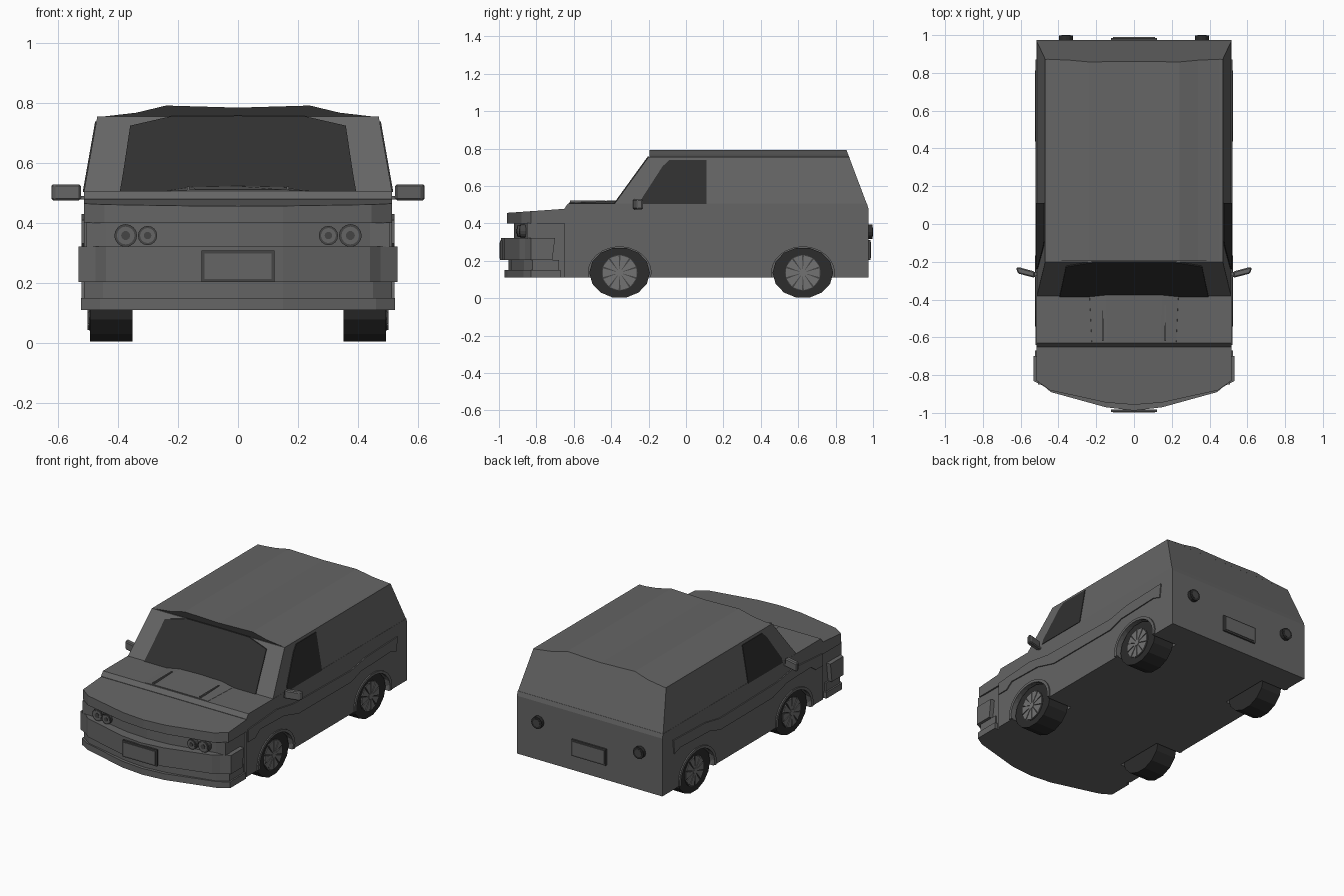
import bpy, bmesh, math
from mathutils import Vector

cube = bpy.data.objects.get("Cube")
if cube:
    bpy.data.objects.remove(cube, do_unlink=True)


def material(name, v):
    m = bpy.data.materials.new(name)
    m.use_nodes = True
    m.diffuse_color = (v, v, v, 1)
    bsdf = m.node_tree.nodes["Principled BSDF"]
    bsdf.inputs["Base Color"].default_value = (v, v, v, 1)
    bsdf.inputs["Roughness"].default_value = 0.7
    return m


BODY = material("body grey", 0.13)
GLASS = material("dark glass", 0.03)
TYRE = material("tyre black", 0.025)
RIM = material("rim grey", 0.17)
TRIM = material("trim grey", 0.06)


def solid(name, ring_a, ring_b, mat):
    """Closed solid lofted between two matching loops of points."""
    bm = bmesh.new()
    a = [bm.verts.new(p) for p in ring_a]
    b = [bm.verts.new(p) for p in ring_b]
    bm.faces.new(a)
    bm.faces.new(b)
    for i in range(len(a)):
        j = (i + 1) % len(a)
        bm.faces.new((a[i], a[j], b[j], b[i]))
    bmesh.ops.recalc_face_normals(bm, faces=bm.faces)
    me = bpy.data.meshes.new(name)
    bm.to_mesh(me)
    bm.free()
    me.materials.append(mat)
    ob = bpy.data.objects.new(name, me)
    bpy.context.collection.objects.link(ob)
    return ob


def prism(name, pts, axis, lo, hi, mat):
    """Extrude a 2D outline along one axis."""
    def put(p, d):
        return {"x": (d, p[0], p[1]), "y": (p[0], d, p[1]), "z": (p[0], p[1], d)}[axis]
    return solid(name, [put(p, lo) for p in pts], [put(p, hi) for p in pts], mat)


def oval(cu, cv, ru, rv, n, start=0.0, end=360.0):
    full = end - start >= 360
    steps = n if full else n - 1
    angles = [math.radians(start + (end - start) * i / steps) for i in range(n)]
    return [(cu + ru * math.cos(t), cv + rv * math.sin(t)) for t in angles]


def mirrored(half):
    """Half outline from outside to the centre line, completed on the other side."""
    return half + [(-x, v) for x, v in reversed(half) if x > 0]


def rect(u0, u1, v0, v1):
    return [(u0, v0), (u1, v0), (u1, v1), (u0, v1)]


def side_x(z):
    return 0.515 - max(0, z - 0.5) * 0.176


SIDES = (("left", 1), ("right", -1))
AXLES = (("front", -0.355), ("rear", 0.625))
HUB_Z = 0.136

# Lower body with the hood
lower = prism("lower_body", [(-0.65, 0.11), (-0.65, 0.48), (-0.63, 0.507), (-0.38, 0.507),
                             (0.967, 0.507), (0.975, 0.48), (0.975, 0.11)],
              "x", -0.515, 0.515, BODY)

# Wheel wells cut out of the lower body
cutters = []
for end, y in AXLES:
    for side, s in SIDES:
        c = prism("well_cutter", oval(y, HUB_Z, 0.172, 0.142, 20), "x", s * 0.335, s * 0.6, BODY)
        c.hide_render = True
        mod = lower.modifiers.new("well", "BOOLEAN")
        mod.operation = "DIFFERENCE"
        mod.solver = "EXACT"
        mod.object = c
        cutters.append(c)
dg = bpy.context.evaluated_depsgraph_get()
cut_mesh = bpy.data.meshes.new_from_object(lower.evaluated_get(dg))
lower.modifiers.clear()
lower.data = cut_mesh
for c in cutters:
    bpy.data.objects.remove(c, do_unlink=True)

# Cabin tapering to the roof line
solid("cabin", [(x, y, 0.5) for x, y in rect(-0.515, 0.515, -0.385, 0.968)],
      [(x, y, 0.755) for x, y in rect(-0.47, 0.47, -0.2, 0.872)], BODY)

# Crowned roof, with a dark front edge above the windscreen
crown = mirrored([(0.47, 0.753), (0.34, 0.768), (0.24, 0.792), (0, 0.785)])
roof = solid("roof", [(x, -0.195, z) for x, z in crown],
             [(x, 0.873 - (z - 0.753) * 0.38, z) for x, z in crown], BODY)
roof.data.materials.append(GLASS)
for f in roof.data.polygons:
    if f.normal.y < -0.9:
        f.material_index = 1

# Windscreen
SLOPE = 0.185 / 0.255


def screen(x, z, out):
    return (x, -0.385 + (z - 0.5) * SLOPE - out, z)


glass = mirrored([(0.395, 0.503), (0.385, 0.56), (0.36, 0.725), (0.22, 0.757), (0, 0.758)])
solid("windscreen", [screen(x, z, 0.006) for x, z in glass],
      [screen(x, z, -0.002) for x, z in glass], GLASS)

# Hood bulge
bulge = mirrored([(0.24, 0.5), (0.235, 0.508), (0.15, 0.52), (0, 0.523)])
solid("hood_bulge", [(x * 0.95, -0.625, min(z, 0.512)) for x, z in bulge],
      [(x, -0.375, z) for x, z in bulge], BODY)
for side, s in SIDES:
    prism(side + "_hood_crease", rect(s * 0.162, s * 0.17, -0.62, -0.43), "z", 0.505, 0.522, BODY)

# Nose in stacked layers, all following the bowed front
core = mirrored([(0.505, -0.64), (0.505, -0.82), (0.44, -0.85), (0.15, -0.91), (0, -0.92)])
prism("nose_core", core, "z", 0.11, 0.42, BODY)
lid = mirrored([(0.515, -0.64), (0.515, -0.83), (0.445, -0.88), (0.15, -0.945), (0, -0.957)])
solid("nose_hood", [(x, y, 0.4) for x, y in lid],
      [(x, y, 0.456 + (y + 0.957) * 0.07) for x, y in lid], BODY)
bumper = mirrored([(0.533, -0.7), (0.533, -0.83), (0.475, -0.86), (0.44, -0.89),
                   (0.15, -0.97), (0, -0.988)])
solid("front_bumper", [(x, y - 0.015 * (y > -0.75), 0.203) for x, y in bumper],
      [(x, y, 0.322) for x, y in bumper], BODY)
valance = mirrored([(0.515, -0.68), (0.515, -0.82), (0.45, -0.865), (0.15, -0.935), (0, -0.95)])
prism("front_valance", valance, "z", 0.15, 0.204, BODY)
lip = mirrored([(0.525, -0.67), (0.525, -0.83), (0.46, -0.87), (0.15, -0.955), (0, -0.97)])
prism("front_lip", lip, "z", 0.11, 0.15, BODY)

# Number plates with raised frames
for end, y, s, z0, z1 in (("front", -0.982, -1, 0.203, 0.308), ("rear", 0.974, 1, 0.205, 0.31)):
    prism(end + "_plate_frame", rect(-0.122, 0.122, z0, z1), "y", y, y + s * 0.012, TRIM)
    prism(end + "_plate", rect(-0.112, 0.112, z0 + 0.01, z1 - 0.01), "y", y, y + s * 0.016, BODY)

for side, s in SIDES:
    # Headlamp pairs and grille corner
    prism(side + "_grille_corner", rect(s * 0.44, s * 0.507, 0.32, 0.402), "y", -0.85, -0.8, BODY)
    for i, (x, y, r) in enumerate(((0.375, -0.885, 0.038), (0.302, -0.9, 0.032))):
        name = f"{side}_headlamp_{i + 1}"
        prism(name + "_ring", oval(s * x, 0.358, r, r, 16), "y", y, -0.82, TRIM)
        prism(name + "_lens", oval(s * x, 0.358, r * 0.78, r * 0.78, 16), "y", y - 0.004, -0.82, BODY)
        prism(name + "_bulb", oval(s * x, 0.358, r * 0.4, r * 0.4, 10), "y", y - 0.008, -0.82, TRIM)

    # Tail lamps
    prism(side + "_tail_lamp", oval(s * 0.36, 0.355, 0.038, 0.038, 12), "y", 0.96, 0.998, TYRE)
    prism(side + "_tail_lens", oval(s * 0.36, 0.355, 0.024, 0.024, 12), "y", 0.96, 1.0, TRIM)

    # Side window
    window = [(0.11, 0.503), (0.11, 0.738), (-0.09, 0.738), (-0.125, 0.705), (-0.235, 0.535), (-0.24, 0.503)]
    solid(side + "_window", [(s * (side_x(z) + 0.004), y, z) for y, z in window],
          [(s * (side_x(z) - 0.004), y, z) for y, z in window], GLASS)

    # Raised side moulding
    moulding = [(-0.64, 0.41), (-0.35, 0.43), (-0.18, 0.402), (0.4, 0.392), (0.55, 0.42),
                (0.87, 0.43), (0.86, 0.34), (0.8, 0.36), (0.5, 0.35), (0.4, 0.318),
                (-0.13, 0.32), (-0.28, 0.362), (-0.52, 0.368), (-0.57, 0.332), (-0.64, 0.332)]
    prism(side + "_moulding", moulding, "x", s * 0.51, s * 0.522, BODY)

    # Door mirror on a short stalk
    plan = [(0.525, -0.285), (0.615, -0.262), (0.625, -0.232), (0.612, -0.228), (0.525, -0.252)]
    mirror = prism(side + "_mirror", [(s * x, y) for x, y in plan], "z", 0.475, 0.529, BODY)
    bev = mirror.modifiers.new("soft edges", "BEVEL")
    bev.width = 0.006
    prism(side + "_mirror_stalk", rect(s * 0.5, s * 0.54, -0.275, -0.255), "z", 0.478, 0.49, BODY)

    for end, y in AXLES:
        # Wheel arch flare
        outer = oval(y, HUB_Z, 0.188, 0.155, 16, -9, 189)
        inner = oval(y, HUB_Z, 0.168, 0.138, 16, -9, 189)
        prism(f"{end}_{side}_arch", outer + inner[::-1], "x", s * 0.505, s * 0.523, BODY)

        # Tyre, rim and spokes
        name = f"{end}_{side}_"
        prism(name + "tyre", oval(y, HUB_Z, 0.162, 0.136, 14), "x", s * 0.352, s * 0.494, TYRE)
        prism(name + "rim", oval(y, HUB_Z, 0.095, 0.095, 20), "x", s * 0.36, s * 0.497, TRIM)
        for k in range(10):
            t = math.tau * k / 10
            d, n = Vector((math.cos(t), math.sin(t))), Vector((-math.sin(t), math.cos(t)))
            c = Vector((y, HUB_Z))
            blade = [c + d * 0.015 - n * 0.004, c + d * 0.09 - n * 0.024,
                     c + d * 0.09 + n * 0.024, c + d * 0.015 + n * 0.004]
            prism(f"{name}spoke_{k + 1}", blade, "x", s * 0.49, s * 0.502, RIM)
        prism(name + "hub_cap", oval(y, HUB_Z, 0.02, 0.02, 10), "x", s * 0.49, s * 0.505, RIM)
